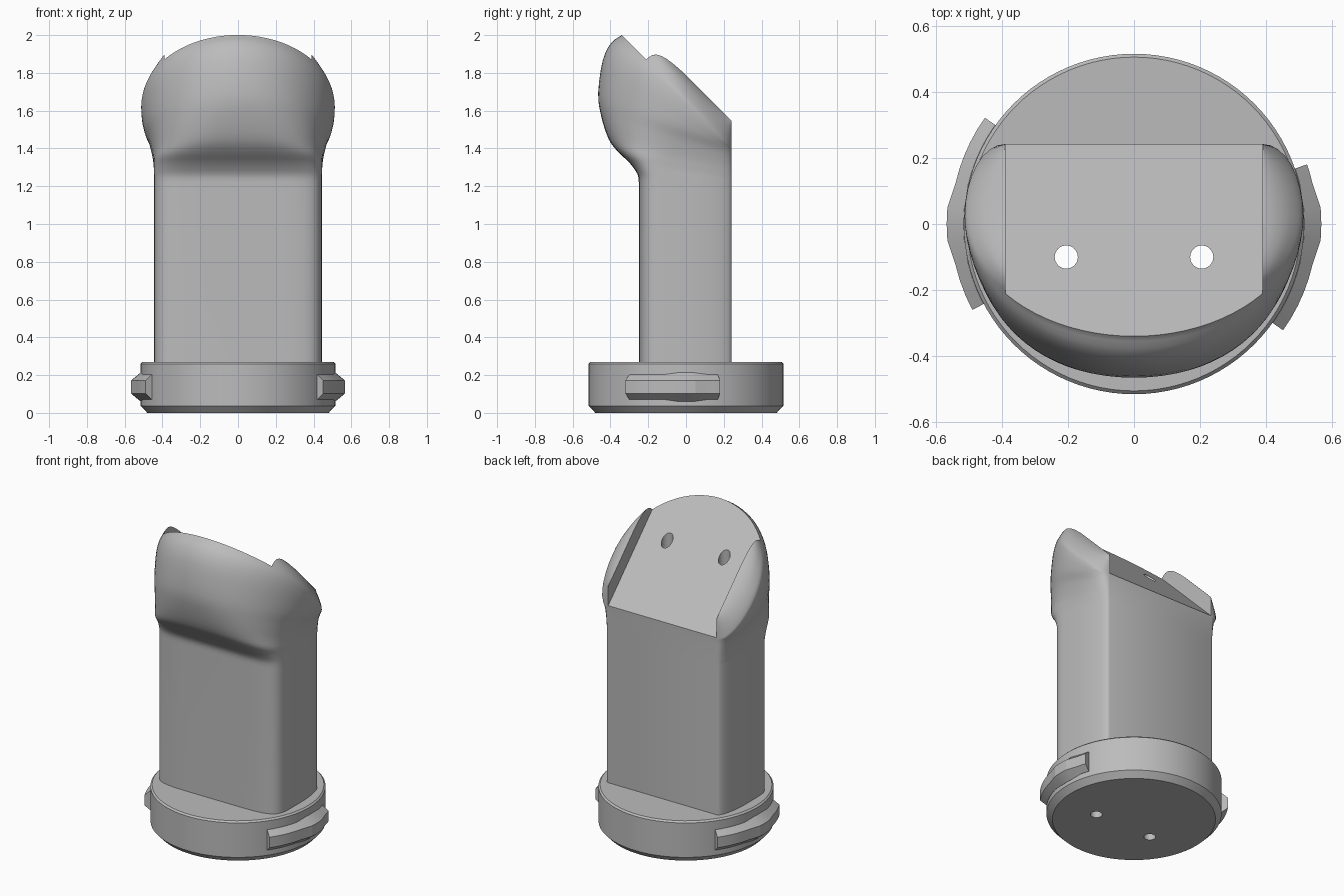
import bpy, bmesh
from math import sin, cos, pi, radians
from mathutils import Matrix

cube = bpy.data.objects.get("Cube")
if cube:
    bpy.data.objects.remove(cube, do_unlink=True)

grey = bpy.data.materials.new("plain_grey")
grey.use_nodes = True
GREY = (0.5, 0.5, 0.5, 1)
grey.diffuse_color = GREY
grey.node_tree.nodes["Principled BSDF"].inputs["Base Color"].default_value = GREY


def finish(name, bm):
    bmesh.ops.recalc_face_normals(bm, faces=bm.faces)
    mesh = bpy.data.meshes.new(name)
    bm.to_mesh(mesh)
    bm.free()
    mesh.materials.append(grey)
    ob = bpy.data.objects.new(name, mesh)
    bpy.context.collection.objects.link(ob)
    return ob


def loft(name, rings):
    """Skin a stack of closed rings and cap both ends."""
    bm = bmesh.new()
    loops = [[bm.verts.new(p) for p in ring] for ring in rings]
    for lo, hi in zip(loops, loops[1:]):
        for i in range(len(lo)):
            j = (i + 1) % len(lo)
            bm.faces.new((lo[i], lo[j], hi[j], hi[i]))
    bm.faces.new(loops[0][::-1])
    bm.faces.new(loops[-1])
    return finish(name, bm)


def smooth(ob, angle):
    bpy.ops.object.select_all(action='DESELECT')
    ob.select_set(True)
    bpy.context.view_layer.objects.active = ob
    bpy.ops.object.shade_smooth_by_angle(angle=radians(angle))


def cut(ob, cutter):
    mod = ob.modifiers.new(cutter.name, 'BOOLEAN')
    mod.operation = 'DIFFERENCE'
    mod.solver = 'EXACT'
    mod.object = cutter
    bpy.context.view_layer.objects.active = ob
    bpy.ops.object.modifier_apply(modifier=mod.name)


BACK_X, BACK_Y, STEPS = 0.39, 0.242, 20


def ring(h, tilt, a, yf, p, ys):
    """Section with flat back, bulged sides and a superelliptic front."""
    half = []
    for i in range(STEPS + 1):
        t = i / STEPS * pi / 2
        half.append((a * sin(t) ** (2 / p), ys + (yf - ys) * max(cos(t), 0) ** (2 / p)))
    half[0], half[-1] = (0, yf), (a, ys)
    for i in range(1, 9):
        t = i / 8 * pi / 2
        half.append((BACK_X + (a - BACK_X) * cos(t), ys + (BACK_Y - ys) * sin(t)))
    pts = half + [(-x, y) for x, y in reversed(half[1:])]
    return [(x, y, h - tilt * y) for x, y in pts]


def spline(rows, n):
    """Catmull-Rom smoothing of the ring settings."""
    out = []
    for i in range(len(rows) - 1):
        a, b = rows[max(i - 1, 0)], rows[i]
        c, d = rows[i + 1], rows[min(i + 2, len(rows) - 1)]
        for k in range(n):
            t = k / n
            out.append([q + t / 2 * (r - o + t * (2 * o - 5 * q + 4 * r - s + t * (3 * (q - r) + s - o)))
                        for o, q, r, s in zip(a, b, c, d)])
    return out + [rows[-1]]


# Column swelling into a slanted head: height, tilt, half width, front, power, side centre
head = [
    (1.21, 0, 0.445, -0.25, 6, 0),
    (1.25, 0.05, 0.445, -0.256, 6, 0),
    (1.28, 0.15, 0.445, -0.30, 5, 0),
    (1.31, 0.2, 0.447, -0.36, 4, 0),
    (1.36, 0.22, 0.453, -0.41, 3, 0),
    (1.44, 0.3, 0.472, -0.45, 2.4, 0),
    (1.50, 0.42, 0.495, -0.465, 2.1, 0),
    (1.57, 0.68, 0.508, -0.44, 2, 0.01),
    (1.62, 0.86, 0.512, -0.395, 2, 0.02),
    (1.66, 1, 0.51, -0.34, 2, 0.025),
    (1.70, 1, 0.49, -0.33, 2, 0.03),
    (1.74, 1, 0.46, -0.32, 2, 0.03),
    (1.77, 1, 0.425, -0.31, 2, 0.03),
    (1.787, 1, 0.393, -0.30, 2, 0.03),
]
rows = [(0.27, 0, 0.445, -0.25, 6, 0)] + spline(head, 3)
body = loft("column_and_head", [ring(*r) for r in rows])

# Slanted seat between the two ears
top = 1.661
seat = loft("seat_cutter", [[(x, -0.7, top + 0.7), (x, 0.5, top - 0.5), (x, 0.5, 2.6), (x, -0.7, 2.6)]
                            for x in (-0.389, 0.389)])
cut(body, seat)

# Round base with chamfered rims
profile = [(0.48, 0), (0.515, 0.037), (0.515, 0.26), (0.505, 0.27)]
base = loft("base_disc", [[(r * cos(i * pi / 48), r * sin(i * pi / 48), z) for i in range(96)]
                          for r, z in profile])

# Two screw holes through everything
cutters = [seat]
for side in (-1, 1):
    bm = bmesh.new()
    bmesh.ops.create_cone(bm, cap_ends=True, segments=32, radius1=0.035, radius2=0.035, depth=4,
                          matrix=Matrix.Translation((side * 0.205, -0.1, 1)))
    hole = finish("hole_cutter", bm)
    cut(body, hole)
    cut(base, hole)
    cutters.append(hole)
for c in cutters:
    bpy.data.objects.remove(c, do_unlink=True)


# Bayonet lugs: curved bars with a raised middle
def lug(name, centre, start, end):
    angles = [start + (-13 - start) * i / 5 for i in range(5)] + [-13, -5, 0, 5, 13]
    angles += [13 + (end - 13) * i / 3 for i in range(1, 4)]
    sections = []
    for a in angles:
        mid = abs(a) <= 5
        r, inner, outer = (0.567, 0.076, 0.034) if mid else (0.554, 0.066, 0.034)
        t = radians(centre + a)
        sections.append([(q * cos(t), q * sin(t), 0.137 + z) for q, z in
                         ((0.49, -inner), (0.516, -inner), (r, -outer), (r, outer), (0.516, inner), (0.49, inner))])
    return loft(name, sections)


lugs = [lug("left_lug", 0, -35.5, 19), lug("right_lug", 180, -35.5, 28)]

smooth(body, 32)
smooth(base, 30)
for ob in lugs:
    smooth(ob, 15)
